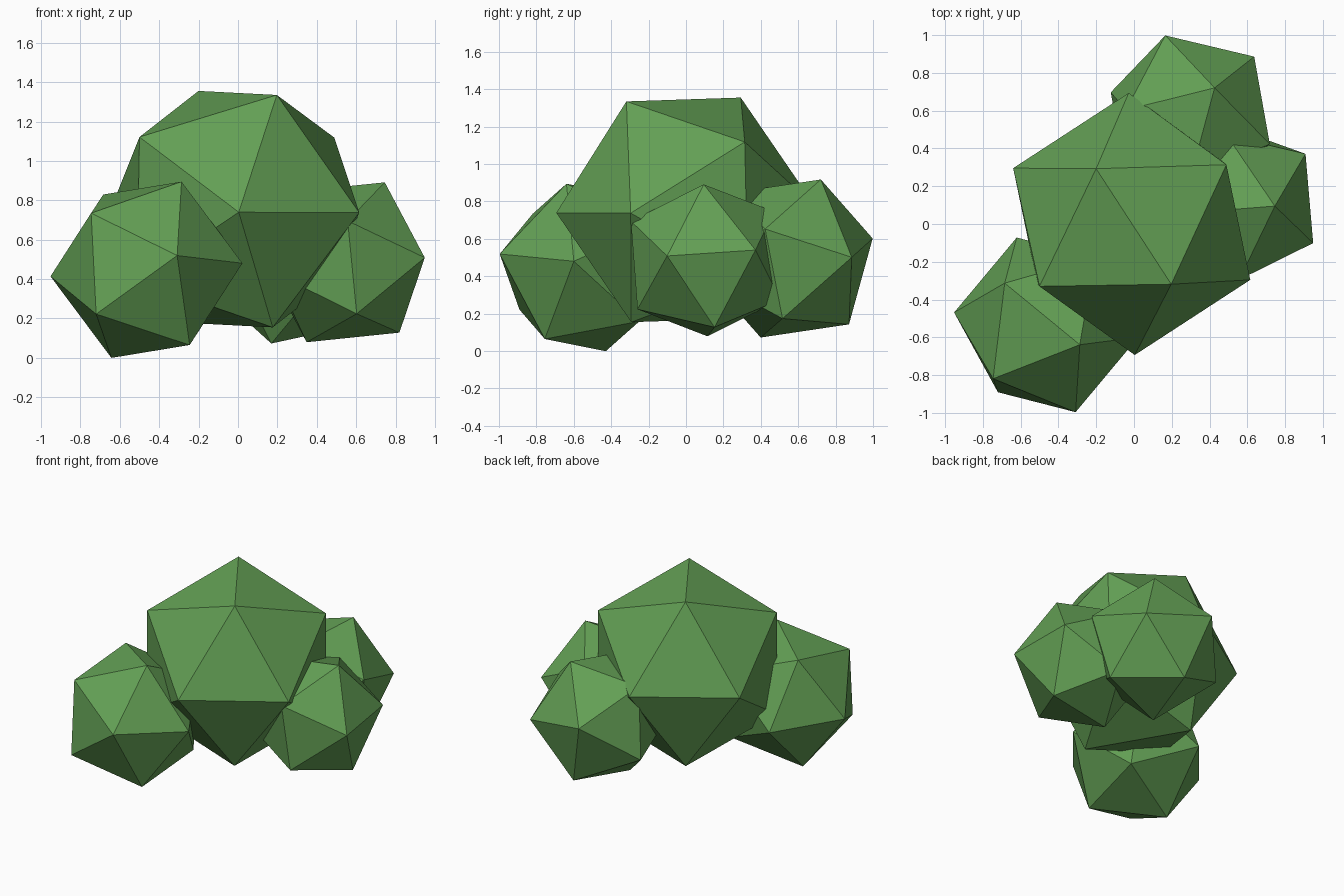
import bpy
import bmesh
from mathutils import Matrix, Vector

cube = bpy.data.objects.get("Cube")
if cube:
    bpy.data.objects.remove(cube, do_unlink=True)

# Leaf colour
leaf = bpy.data.materials.new("leaf_green")
leaf.use_nodes = True
GREEN = (0.125, 0.35, 0.09, 1.0)
leaf.diffuse_color = GREEN
bsdf = leaf.node_tree.nodes["Principled BSDF"]
bsdf.inputs["Base Color"].default_value = GREEN
bsdf.inputs["Roughness"].default_value = 0.9


def frame(a, b):
    """Orthonormal frame spanned by two neighbouring corner directions."""
    x = a.normalized()
    z = x.cross(b).normalized()
    return Matrix((x, z.cross(x), z)).transposed()


def leaf_clump(name, centre, radius, corner, neighbour):
    """Icosahedron turned so two adjacent corners point along the given directions."""
    bm = bmesh.new()
    bmesh.ops.create_icosphere(bm, subdivisions=1, radius=radius)
    edge = next(iter(bm.edges))
    base = frame(edge.verts[0].co, edge.verts[1].co)
    turn = frame(Vector(corner), Vector(neighbour)) @ base.transposed()
    bmesh.ops.transform(bm, matrix=turn.to_4x4(), verts=bm.verts)
    mesh = bpy.data.meshes.new(name)
    bm.to_mesh(mesh)
    bm.free()
    mesh.materials.append(leaf)
    obj = bpy.data.objects.new(name, mesh)
    obj.location = centre
    bpy.context.collection.objects.link(obj)
    return obj


# Large central clump
leaf_clump("main_clump", (-0.012, 0.0, 0.755), 0.694,
           (-0.19, 0.295, 0.605), (0.21, -0.32, 0.577))
# Smaller clumps around it
leaf_clump("front_right_clump", (-0.465, -0.534, 0.447), 0.493,
           (0.178, -0.105, 0.447), (0.155, -0.465, 0.067))
leaf_clump("left_clump", (0.547, 0.105, 0.485), 0.452,
           (0.198, -0.01, 0.405), (0.398, -0.205, 0.02))
leaf_clump("back_clump", (0.298, 0.56, 0.495), 0.47,
           (0.128, 0.16, 0.42), (-0.132, 0.44, 0.11))
